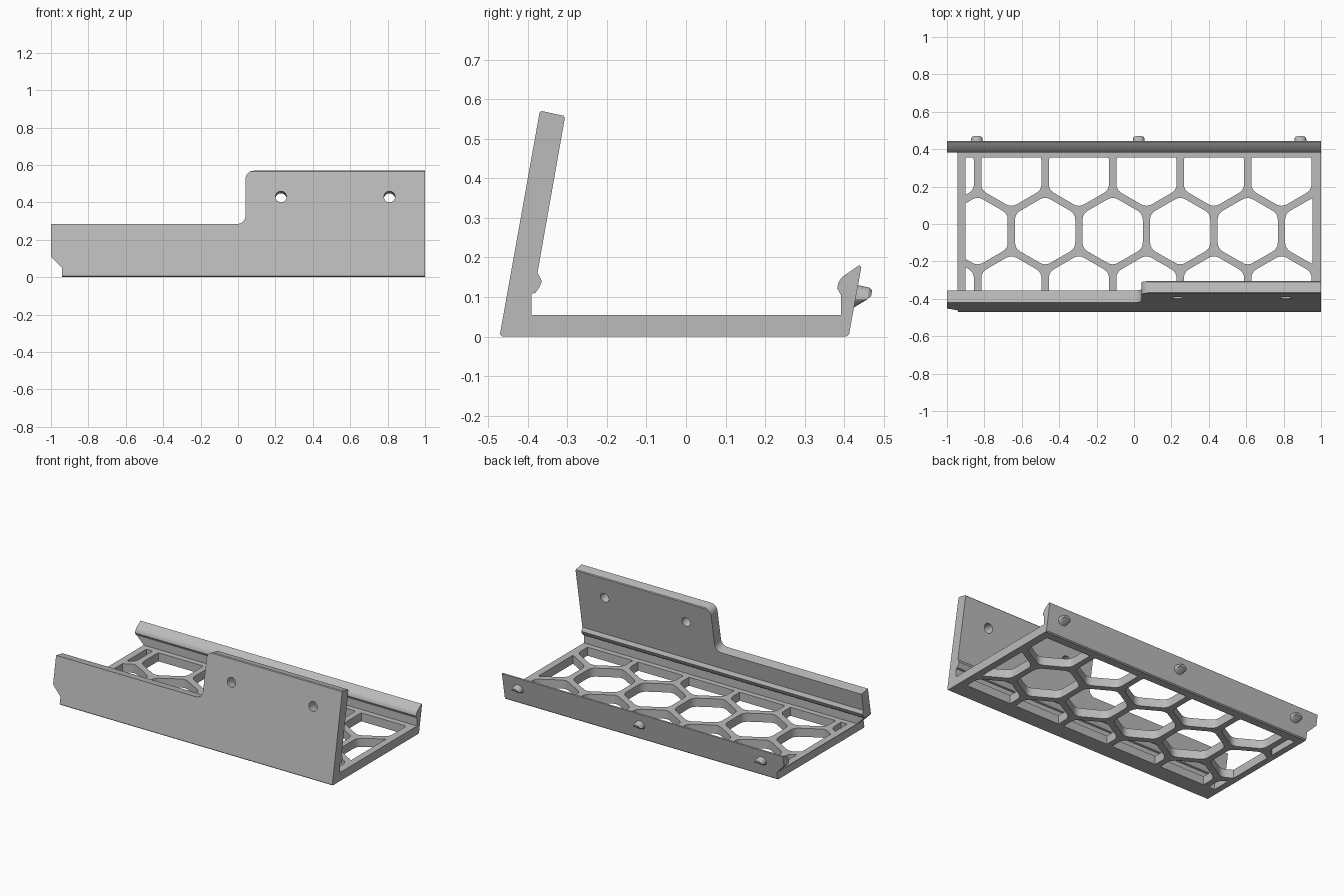
import bpy, bmesh, math

if "Cube" in bpy.data.objects:
    bpy.data.objects.remove(bpy.data.objects["Cube"])

TILT = math.radians(10)
C, S = math.cos(TILT), math.sin(TILT)

grey = bpy.data.materials.new("light_grey")
grey.diffuse_color = (0.5, 0.5, 0.5, 1)
grey.use_nodes = True
grey.node_tree.nodes["Principled BSDF"].inputs["Base Color"].default_value = grey.diffuse_color


def loft(name, groups):
    """Each group is a list of equal-length rings, skinned and capped."""
    bm = bmesh.new()
    for rings in groups:
        vs = [[bm.verts.new(p) for p in ring] for ring in rings]
        n = len(vs[0])
        for a, b in zip(vs, vs[1:]):
            for i in range(n):
                j = (i + 1) % n
                bm.faces.new((a[i], a[j], b[j], b[i]))
        bm.faces.new(vs[0][::-1])
        bm.faces.new(vs[-1])
    bmesh.ops.recalc_face_normals(bm, faces=bm.faces)
    me = bpy.data.meshes.new(name)
    bm.to_mesh(me)
    bm.free()
    ob = bpy.data.objects.new(name, me)
    bpy.context.collection.objects.link(ob)
    me.materials.append(grey)
    return ob


def prism(pts, place, t0, t1):
    return [[place(a, b, t) for a, b in pts] for t in (t0, t1)]


def tilted(y0):
    """Frame of a leaning plate: x, distance up the plate, distance along its normal."""
    return lambda x, s, n: (x, y0 + s * S + n * C, s * C - n * S)


def arc(cx, cy, r, a0, a1, n=8):
    return [(cx + r * math.cos(math.radians(a0 + (a1 - a0) * i / n)),
             cy + r * math.sin(math.radians(a0 + (a1 - a0) * i / n))) for i in range(n + 1)]


def rounded(pts, k, n=4):
    """Round every corner; k is the fraction of each side that is used."""
    out = []
    for i, p in enumerate(pts):
        a, b = pts[i - 1], pts[(i + 1) % len(pts)]
        a = [p[d] + (a[d] - p[d]) * k for d in (0, 1)]
        b = [p[d] + (b[d] - p[d]) * k for d in (0, 1)]
        for j in range(n + 1):
            t = j / n
            out.append(tuple((1 - t) ** 2 * a[d] + 2 * t * (1 - t) * p[d] + t * t * b[d]
                             for d in (0, 1)))
    return out


def clip(pts, axis, limit, sign):
    """Keep the part of a convex polygon where sign * coord <= sign * limit."""
    out = []
    for i, p in enumerate(pts):
        q = pts[i - 1]
        dp, dq = sign * (p[axis] - limit), sign * (q[axis] - limit)
        if dp * dq < 0:
            t = dq / (dq - dp)
            out.append(tuple(q[d] + (p[d] - q[d]) * t for d in (0, 1)))
        if dp <= 0:
            out.append(p)
    return out


def cut(target, cutter):
    m = target.modifiers.new("cut", 'BOOLEAN')
    m.operation, m.solver, m.object = 'DIFFERENCE', 'EXACT', cutter
    bpy.context.view_layer.objects.active = target
    bpy.ops.object.modifier_apply(modifier=m.name)
    bpy.data.objects.remove(cutter)


# Tray body: leaning front wall, floor and hooked back rail in one profile (y, z)
profile = [(-.464, 0), (.405, 0), (.412, .006), (.443, .176), (.438, .18), (.428, .174),
           (.394, .15), (.385, .137), (.382, .122), (.392, .104), (.392, .055),
           (-.39, .055), (-.39, .108), (-.38, .111), (-.37, .125), (-.364, .14),
           (-.375, .162), (-.306, .553), (-.31, .558), (-.365, .57), (-.37, .566),
           (-.47, .006)]
tray = loft("tray_body", [prism(profile, lambda y, z, x: (x, y, z), -1, 1)])

# Stepped top of the front wall, with both corners rounded
wall = tilted(-.471)
r, low, top = .045, .289, .579
step = ([(-1.2, low)] + arc(.04 - r, low + r, r, -90, 0)
        + arc(.04 + r, top - r, r, 180, 90) + [(.04 + r, .75), (-1.2, .75)])
cut(tray, loft("step_cutter", [prism(step, wall, -.1, .2)]))

# Two screw holes in the tall part of the wall
holes = [prism(arc(x, .437, .03, 0, 345, 23), wall, -.1, .2) for x in (.23, .81)]
cut(tray, loft("screw_hole_cutter", holes))

# Notch under the left end
notch = [(-1.1, -.1), (-.94, -.1), (-.94, .05), (-1.0, .11), (-1.1, .21)]
cut(tray, loft("notch_cutter", [prism(notch, lambda x, z, y: (x, y, z), -.8, .8)]))

# Honeycomb floor openings, trimmed to a rectangular border
PITCH, APOTHEM = .361, .161
cells = []
for row in (-1, 0, 1):
    for k in range(-5, 5):
        cx = .247 + PITCH * (k + .5 * abs(row))
        cy = -.038 + row * PITCH * math.sqrt(3) / 2
        R = APOTHEM / math.cos(math.pi / 6)
        hexagon = [(cx + R * math.sin(i * math.pi / 3), cy + R * math.cos(i * math.pi / 3))
                   for i in range(6)]
        poly = rounded(hexagon, .18)
        for axis, limit, sign in ((0, -.9, -1), (0, .955, 1), (1, -.355, -1), (1, .355, 1)):
            poly = clip(poly, axis, limit, sign)
        if len(poly) > 2:
            cells.append(prism(poly, lambda x, y, z: (x, y, z), -.1, .1))
cut(tray, loft("honeycomb_cutter", cells))

# Snap pegs on the back rail: round on top, sloped flat underneath
rail = tilted(.411)
for i, x0 in enumerate((-.84, .025, .89)):
    rings = []
    for n, rad in ((-.008, .033), (.03, .031), (.038, .025)):
        floor_s = .068 + 1.1 * max(n, 0)
        rings.append([rail(x, max(s, floor_s), n)
                      for x, s in arc(x0, .1, rad, 7.5, 352.5, 23)])
    loft(f"snap_peg_{i + 1}", [rings])

# Smooth rounded parts while keeping edges crisp
for ob in bpy.data.objects:
    ob.select_set(True)
bpy.context.view_layer.objects.active = tray
bpy.ops.object.shade_smooth_by_angle(angle=math.radians(25))
